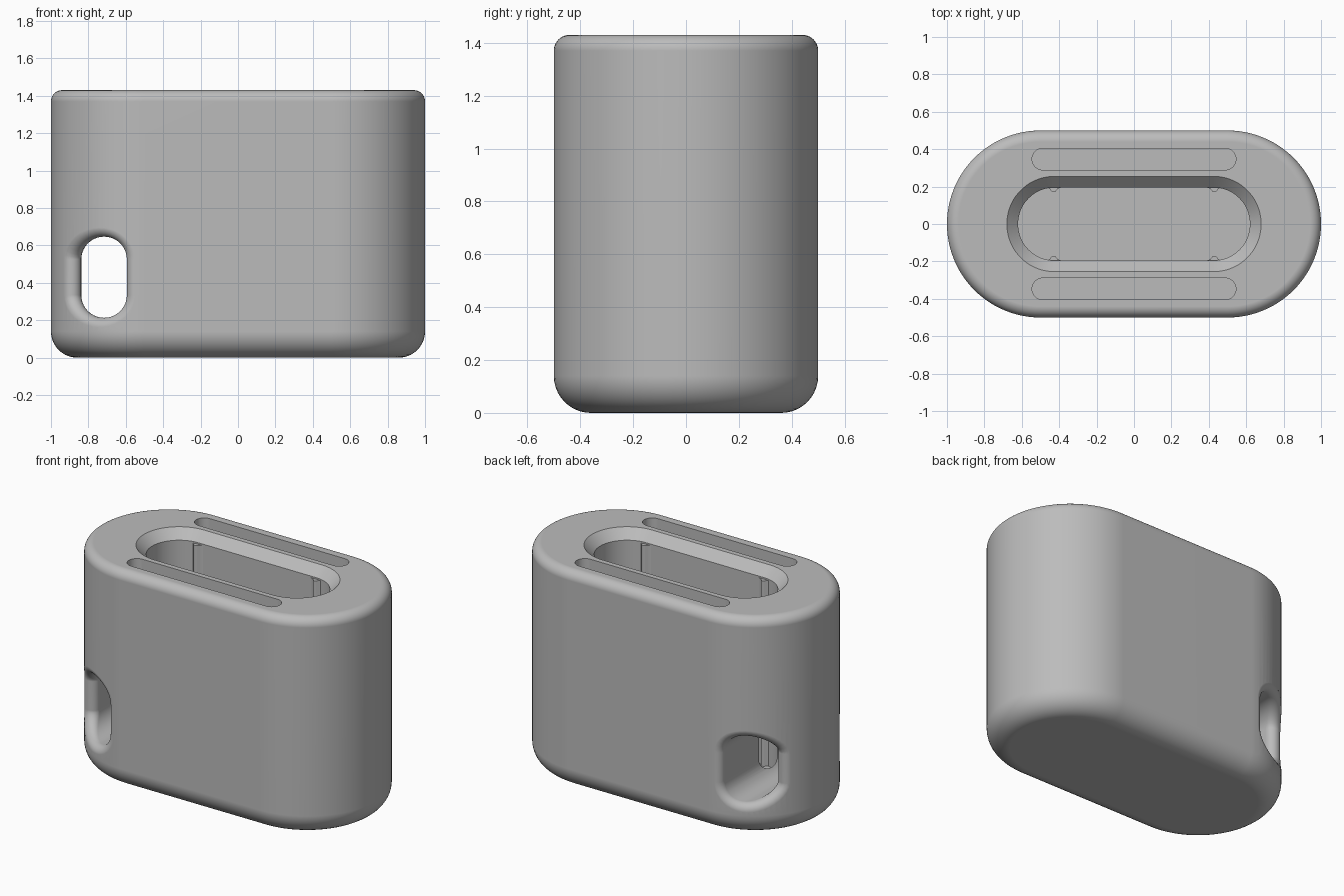
import bpy
import bmesh
from math import pi, cos, sin, sqrt, radians
from mathutils import Vector

old = bpy.data.objects.get("Cube")
if old:
    bpy.data.objects.remove(old, do_unlink=True)

HEIGHT = 1.43
grey = bpy.data.materials.new("matte_grey")
grey.use_nodes = True
grey.diffuse_color = (0.5, 0.5, 0.5, 1)
grey.node_tree.nodes["Principled BSDF"].inputs["Base Color"].default_value = (0.5, 0.5, 0.5, 1)


def stadium(half_length, radius, segments):
    """Counter-clockwise outline of a bar with round ends."""
    straight = half_length - radius
    points = []
    for side in (1, -1):
        for i in range(segments + 1):
            a = -pi / 2 + pi * i / segments
            points.append((side * (straight + radius * cos(a)), side * radius * sin(a)))
    return points


def loft(name, rings):
    """Closed solid through a list of rings of equal length."""
    bm = bmesh.new()
    loops = [[bm.verts.new(p) for p in ring] for ring in rings]
    n = len(loops[0])
    for a, b in zip(loops, loops[1:]):
        for i in range(n):
            j = (i + 1) % n
            bm.faces.new((a[i], a[j], b[j], b[i]))
    bm.faces.new(loops[0][::-1])
    bm.faces.new(loops[-1])
    bmesh.ops.recalc_face_normals(bm, faces=bm.faces)
    mesh = bpy.data.meshes.new(name)
    bm.to_mesh(mesh)
    bm.free()
    mesh.materials.append(grey)
    obj = bpy.data.objects.new(name, mesh)
    bpy.context.collection.objects.link(obj)
    return obj


def stadium_solid(name, half_length, radius, levels, segments=40, y=0):
    """Stack stadium outlines; levels are (inset, z) pairs."""
    return loft(name, [[(px, py + y, z) for px, py in stadium(half_length - d, radius - d, segments)]
                       for d, z in levels])


def activate(obj):
    bpy.ops.object.select_all(action="DESELECT")
    obj.select_set(True)
    bpy.context.view_layer.objects.active = obj


def cut(target, cutter):
    mod = target.modifiers.new("cut", "BOOLEAN")
    mod.operation = "DIFFERENCE"
    mod.solver = "EXACT"
    mod.object = cutter
    activate(target)
    bpy.ops.object.modifier_apply(modifier=mod.name)
    bpy.data.objects.remove(cutter, do_unlink=True)


# Body: rounded top rim and larger rounded base
def quarter(radius, steps=10):
    return [(radius * (1 - sin(pi / 2 * i / steps)), radius * (1 - cos(pi / 2 * i / steps)))
            for i in range(steps + 1)]


base = quarter(0.14)
rim = [(d, HEIGHT - h) for d, h in reversed(quarter(0.06))]
body = stadium_solid("body", 1.0, 0.5, base + rim, 48)

# Deep cavity with a chamfered mouth
cut(body, stadium_solid("cavity_cutter", 0.62, 0.195,
                        [(0, 0.15), (0, HEIGHT - 0.06), (-0.06, HEIGHT), (-0.06, HEIGHT + 0.1)]))

# Two long grooves in the top
for side in (1, -1):
    cut(body, stadium_solid("groove_cutter", 0.545, 0.058,
                            [(0, HEIGHT - 0.1), (0, HEIGHT + 0.1)], 16, side * 0.347))


# Side hole through the right end, with rounded edges that follow the curved wall
def hole_sections(fillet=0.05, steps=8):
    outline = []
    for side in (1, -1):
        for i in range(21):
            a = pi * i / 20
            n = Vector((side * cos(a), 0, side * sin(a)))
            wall = Vector((-0.716, 0, 0.43 + side * 0.095)) + n * 0.122
            centre = wall + n * fillet
            reach = 0.5 - fillet
            dx = min(centre.x + 0.5, 0)
            centre.y = sqrt(reach ** 2 - dx ** 2)
            out = Vector((dx, centre.y, 0)).normalized()
            arc = [centre - n.slerp(-out, k / steps) * fillet for k in range(steps + 1)]
            flare = centre + out * (fillet + 0.08)
            outline.append(arc + [flare, Vector((flare.x, 0.8, flare.z))])
    return [list(ring) for ring in zip(*outline)]


back = hole_sections()
front = [[Vector((p.x, -p.y, p.z)) for p in ring] for ring in reversed(back)]
cut(body, loft("hole_cutter", front + back))

# Smooth shading with crisp edges
activate(body)
bpy.ops.object.shade_smooth_by_angle(angle=radians(35))
weighted = body.modifiers.new("weighted_normals", "WEIGHTED_NORMAL")
weighted.keep_sharp = True

# Four slim grip ribs on the cavity walls
half = [(0.045, -0.02), (0.04, 0.0), (0.022, 0.006), (0.012, 0.02)]
profile = half + [(0, 0.025)] + [(-x, d) for x, d in reversed(half)]
for x, end in ((0.43, "left"), (-0.43, "right")):
    for side, face in ((-1, "front"), (1, "back")):
        rib = loft(f"grip_rib_{face}_{end}",
                   [[(x + px, side * (0.195 - d), z) for px, d in profile] for z in (0.14, HEIGHT - 0.07)])
        activate(rib)
        bpy.ops.object.shade_smooth_by_angle(angle=radians(50))
